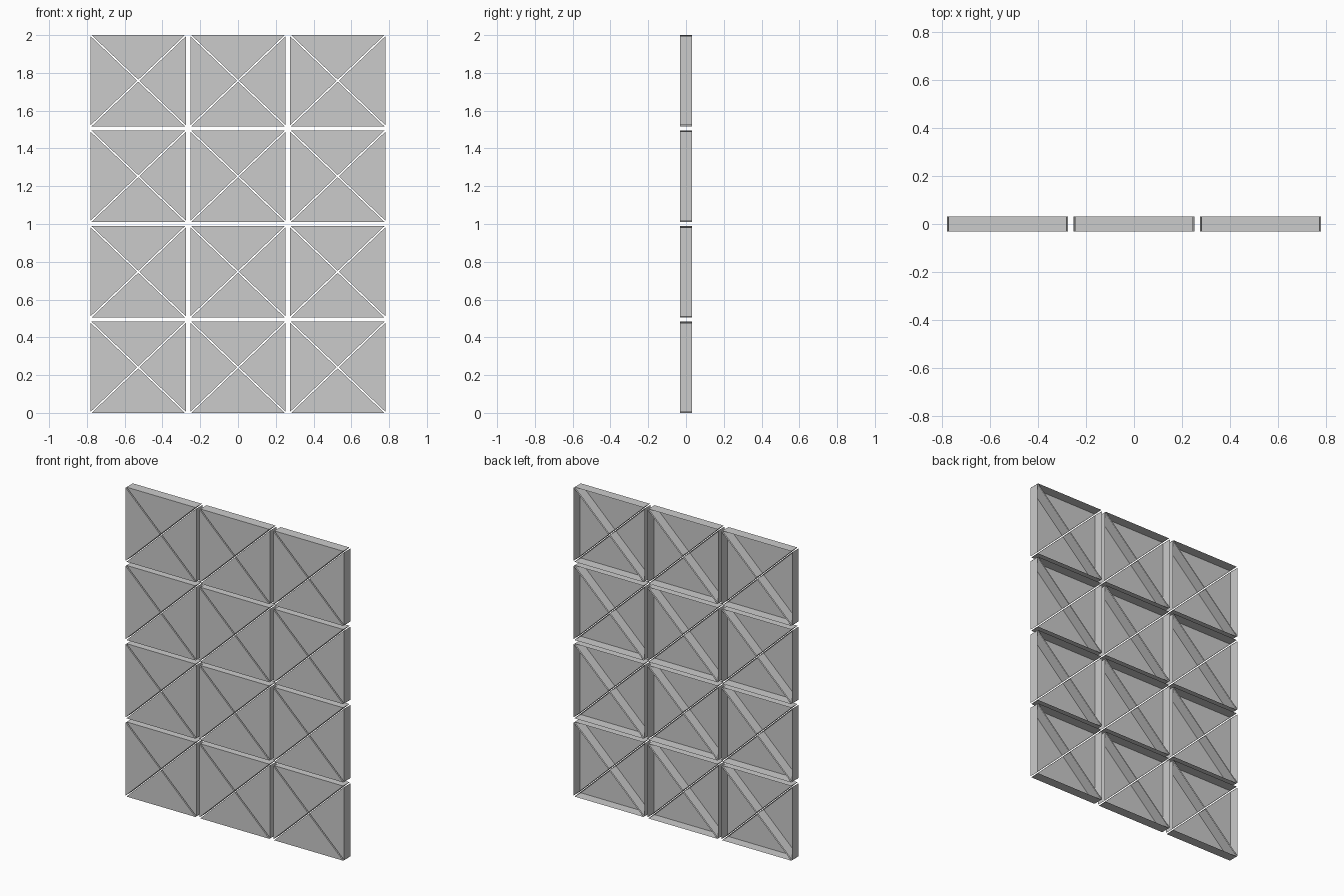
import bpy, bmesh
from mathutils import Vector

if "Cube" in bpy.data.objects:
    bpy.data.objects.remove(bpy.data.objects["Cube"])

W, H = 0.505, 0.4825            # panel size
PITCH_X, PITCH_Z = 0.528, 0.5058
DEPTH = 0.064
GAP = 0.004                     # half width of the diagonal slits


def tray(bm, points):
    """Triangular sheet tray: closed front, three side walls, open back."""
    front = [bm.verts.new((x, -DEPTH / 2, z)) for x, z in points]
    back = [bm.verts.new((x, DEPTH / 2, z)) for x, z in points]
    bm.faces.new(front)
    for i in range(3):
        j = (i + 1) % 3
        bm.faces.new((front[j], front[i], back[i], back[j]))


# Panel of four triangular trays, split along both diagonals
bm = bmesh.new()
diag = (W * W + H * H) ** 0.5
ax, az = GAP * diag / H, GAP * diag / W
for s in (1, -1):
    # upper / lower tray
    tray(bm, [(s * (W / 2 - ax), s * H / 2), (-s * (W / 2 - ax), s * H / 2), (0, s * az)])
    # right / left tray
    tray(bm, [(s * W / 2, -s * (H / 2 - az)), (s * W / 2, s * (H / 2 - az)), (s * ax, 0)])
mesh = bpy.data.meshes.new("triangle_panel")
bm.to_mesh(mesh)
bm.free()

# Wall of panels, three columns by four rows
for row in range(4):
    for col in range(3):
        panel = bpy.data.objects.new(f"panel_row{row + 1}_column{col + 1}", mesh)
        panel.location = Vector(((col - 1) * PITCH_X, 0, H / 2 + row * PITCH_Z))
        bpy.context.collection.objects.link(panel)
